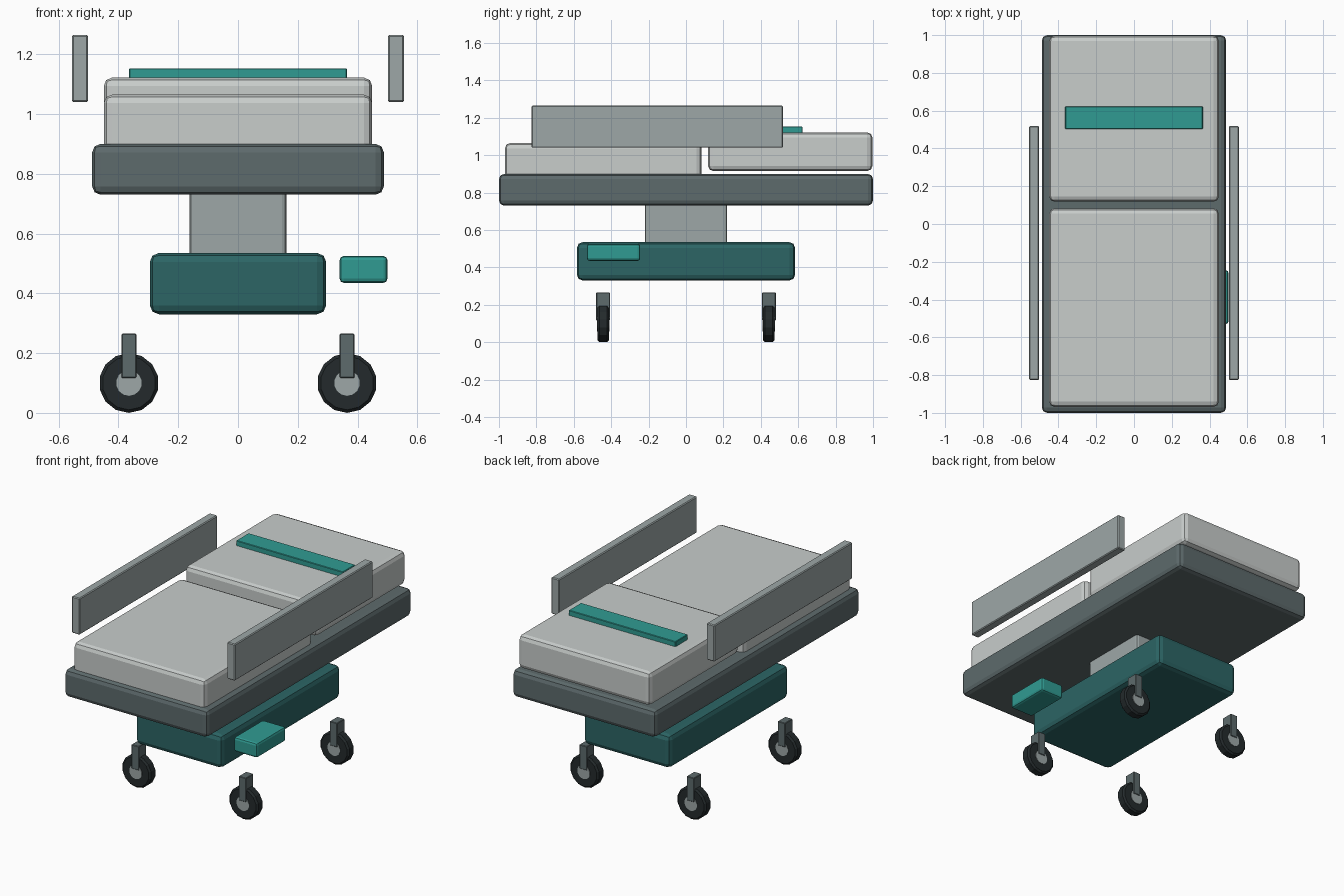
import bpy
import bmesh
from math import pi
from mathutils import Matrix

if "Cube" in bpy.data.objects:
    bpy.data.objects.remove(bpy.data.objects["Cube"])


def material(name, rgb):
    m = bpy.data.materials.new(name)
    m.diffuse_color = (*rgb, 1)
    m.use_nodes = True
    m.node_tree.nodes["Principled BSDF"].inputs["Base Color"].default_value = m.diffuse_color
    return m


SLATE = material("slate", (0.11, 0.145, 0.15))
PAD = material("pad_grey", (0.58, 0.61, 0.60))
METAL = material("light_metal", (0.34, 0.39, 0.39))
DARK_TEAL = material("dark_teal", (0.025, 0.13, 0.13))
TEAL = material("teal", (0.03, 0.33, 0.29))
RUBBER = material("rubber", (0.017, 0.023, 0.025))


def finish(name, bm, mat, bevel, segments):
    mesh = bpy.data.meshes.new(name)
    bm.to_mesh(mesh)
    bm.free()
    mesh.materials.append(mat)
    ob = bpy.data.objects.new(name, mesh)
    bpy.context.collection.objects.link(ob)
    if bevel:
        mod = ob.modifiers.new("bevel", 'BEVEL')
        mod.width = bevel
        mod.segments = segments
        mod.limit_method = 'ANGLE'
        mod.angle_limit = pi / 3
    return ob


def box(name, x, y, z, mat, bevel=0.0, segments=2):
    """Box given by its (min, max) range on each axis."""
    bm = bmesh.new()
    centre = [(a + b) / 2 for a, b in (x, y, z)]
    size = [b - a for a, b in (x, y, z)]
    bmesh.ops.create_cube(bm, size=1, matrix=Matrix.Translation(centre) @ Matrix.Diagonal((*size, 1)))
    return finish(name, bm, mat, bevel, segments)


def disc(name, centre, radius, width, mat, bevel=0.0):
    """14-sided cylinder with its axle along y."""
    bm = bmesh.new()
    bmesh.ops.create_cone(bm, cap_ends=True, segments=14, radius1=radius, radius2=radius, depth=width,
                          matrix=Matrix.Translation(centre) @ Matrix.Rotation(pi / 2, 4, 'X'))
    return finish(name, bm, mat, bevel, 1)


# Base, lifting column and bed frame
box("base_housing", (-0.295, 0.295), (-0.583, 0.583), (0.33, 0.535), DARK_TEAL, 0.03)
box("lift_column", (-0.162, 0.162), (-0.22, 0.22), (0.50, 0.76), METAL, 0.015)
box("bed_frame", (-0.488, 0.488), (-1.0, 1.0), (0.73, 0.90), SLATE, 0.028)

# Two mattress sections and the strap
box("leg_mattress", (-0.449, 0.449), (-0.968, 0.083), (0.86, 1.065), PAD, 0.028)
box("back_mattress", (-0.449, 0.449), (0.118, 0.997), (0.915, 1.122), PAD, 0.028)
box("strap", (-0.364, 0.364), (0.502, 0.622), (1.118, 1.153), TEAL, 0.003, 1)

# Foot pedal on the right side only
box("foot_pedal", (0.34, 0.50), (-0.53, -0.245), (0.435, 0.525), TEAL, 0.014)

# Side rails
for side, s in (("left", -1), ("right", 1)):
    box(f"{side}_side_rail", sorted((s * 0.502, s * 0.556)), (-0.825, 0.518), (1.04, 1.265), METAL, 0.005, 1)

# Castors: fork, tyre and hub at each corner
for sx, side in ((-1, "left"), (1, "right")):
    for sy, end in ((-1, "front"), (1, "back")):
        x, y = sx * 0.365, sy * 0.443
        tag = f"{end}_{side}"
        box(f"{tag}_fork", (x - 0.025, x + 0.025), (y - 0.037, y + 0.037), (0.117, 0.265), SLATE, 0.003, 1)
        disc(f"{tag}_tyre", (x, y, 0.1), 0.1, 0.06, RUBBER, 0.01)
        disc(f"{tag}_hub", (x, y, 0.1), 0.043, 0.066, METAL)
